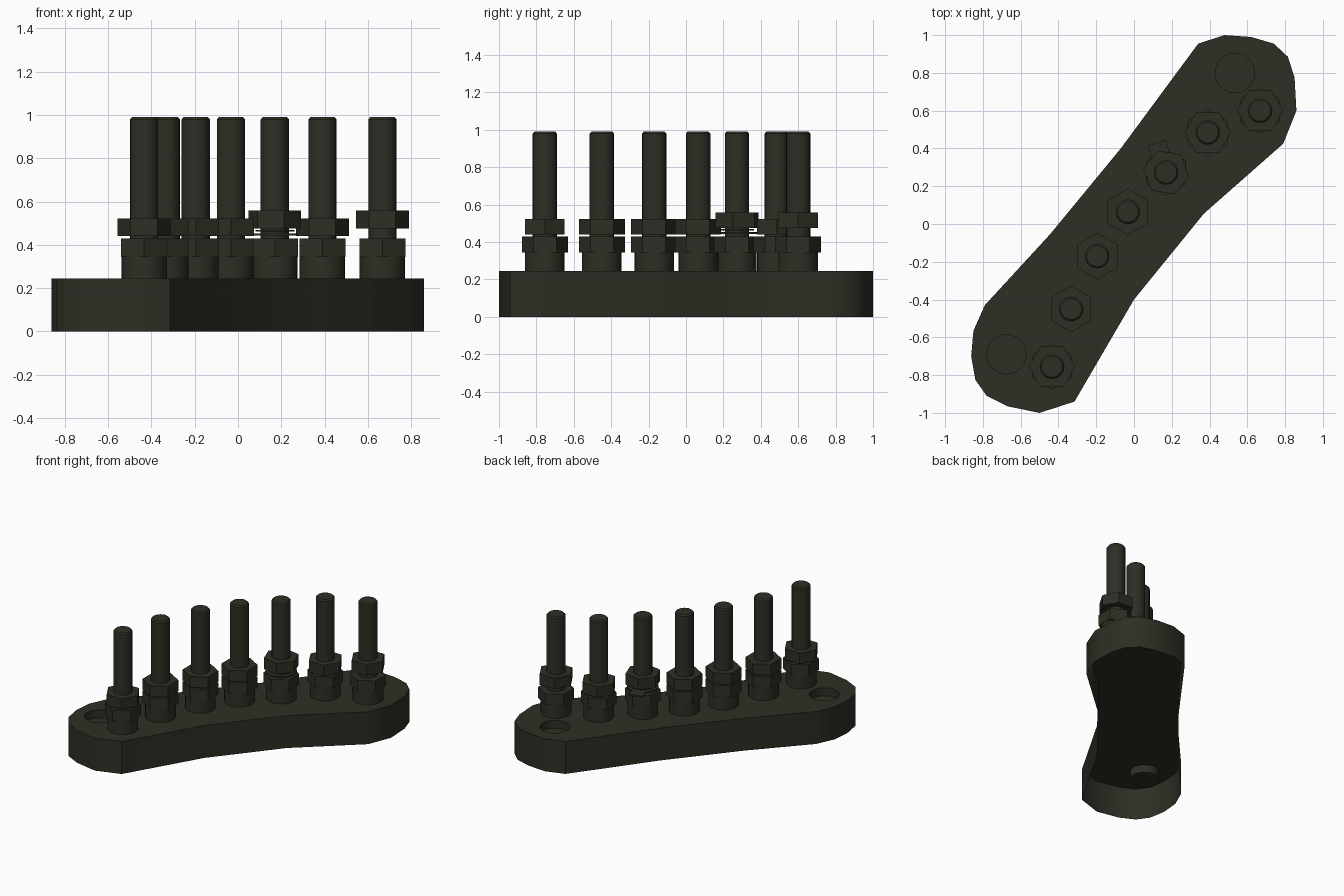
import bpy, bmesh, math
from mathutils import Matrix, Vector

if "Cube" in bpy.data.objects:
    bpy.data.objects.remove(bpy.data.objects["Cube"])

dark = bpy.data.materials.new("dark olive metal")
dark.diffuse_color = (0.028, 0.027, 0.018, 1)
dark.use_nodes = True
dark.node_tree.nodes["Principled BSDF"].inputs["Base Color"].default_value = dark.diffuse_color


def finish(name, bm, smooth=True):
    me = bpy.data.meshes.new(name)
    bm.to_mesh(me)
    bm.free()
    me.materials.append(dark)
    if smooth:
        me.shade_smooth()
        me.set_sharp_from_angle(angle=math.radians(30))
    ob = bpy.data.objects.new(name, me)
    bpy.context.collection.objects.link(ob)
    return ob


def prism(name, x, y, r, z0, z1, sides=20, turn=0.0, r_top=None, bm=None):
    """Upright cylinder or hexagon between two heights."""
    own = bm is None
    bm = bm or bmesh.new()
    m = Matrix.Translation((x, y, (z0 + z1) / 2)) @ Matrix.Rotation(turn, 4, 'Z')
    bmesh.ops.create_cone(bm, cap_ends=True, segments=sides, radius1=r,
                          radius2=r if r_top is None else r_top,
                          depth=z1 - z0, matrix=m)
    if own:
        finish(name, bm, smooth=sides > 6)


# Base: open-bottomed shell with two shallow cup recesses
TOP = 0.245
outline = [(.34, .955), (.48, 1.0), (.62, .99), (.74, .955), (.815, .885),
           (.85, .775), (.86, .60), (.79, .425), (.37, .055), (0, -.40),
           (-.315, -.94), (-.5, -1.0), (-.67, -.965), (-.78, -.91),
           (-.84, -.825), (-.862, -.70), (-.85, -.565), (-.79, -.43),
           (-.445, -.055), (-.07, .40)]
bm = bmesh.new()


def ring(points, z):
    return [bm.verts.new((x, y, z)) for x, y in points]


def wall(a, b):
    n = len(a)
    for i in range(n):
        bm.faces.new((a[i], a[(i + 1) % n], b[(i + 1) % n], b[i]))


rim = ring(outline, TOP)
wall(rim, ring(outline, 0))
loops = [rim]
for cx, cy in ((.535, .80), (-.675, -.69)):
    circle = [(cx + .104 * math.cos(i * math.tau / 24),
               cy + .104 * math.sin(i * math.tau / 24)) for i in range(24)]
    up, low = ring(circle, TOP), ring(circle, TOP - .06)
    wall(up, low)
    bm.faces.new(low)
    loops.append(up)
edges = [bm.edges.get((l[i], l[(i + 1) % len(l)])) for l in loops for i in range(len(l))]
bmesh.ops.triangle_fill(bm, use_beauty=True, use_dissolve=False, edges=edges,
                        normal=Vector((0, 0, 1)))
bmesh.ops.recalc_face_normals(bm, faces=bm.faces)
top_face = next(f for f in bm.faces if all(abs(v.co.z - TOP) < 1e-4 for v in f.verts))
if top_face.normal.z < 0:
    bmesh.ops.reverse_faces(bm, faces=bm.faces)
finish("base", bm)

# Terminal studs: x, y, upper nut height, upper nut turn
studs = [(.667, .60, .475, 30), (.39, .485, .44, 30), (.17, .273, .475, 20),
         (-.033, .065, .44, 0), (-.195, -.17, .44, 0), (-.333, -.45, .44, 0),
         (-.434, -.755, .44, 30)]
for i, (x, y, z, turn) in enumerate(studs, 1):
    prism(f"collar_{i}", x, y, .105, TOP, .345, 24)
    prism(f"lower_nut_{i}", x, y, .123, .345, .43, 6)
    prism(f"upper_nut_{i}", x, y, .123, z, z + .083, 6, math.radians(turn))
    rod = bmesh.new()
    prism("", x, y, .065, TOP, .98, 20, bm=rod)
    prism("", x, y, .065, .98, .99, 20, r_top=.056, bm=rod)
    finish(f"rod_{i}", rod)

# Washer and ring lug under the raised nut of the third stud
x, y = studs[2][:2]
prism("washer", x, y, .09, .461, .469, 20)
prism("lug_ring", x, y, .108, .443, .453, 20)
bm = bmesh.new()
bmesh.ops.create_cube(bm, size=1, matrix=Matrix.Translation((x, y, .448))
                      @ Matrix.Rotation(math.radians(18), 4, 'Z')
                      @ Matrix.Translation((0, .115, 0))
                      @ Matrix.Diagonal((.10, .10, .01, 1)))
finish("lug_tab", bm, False)
